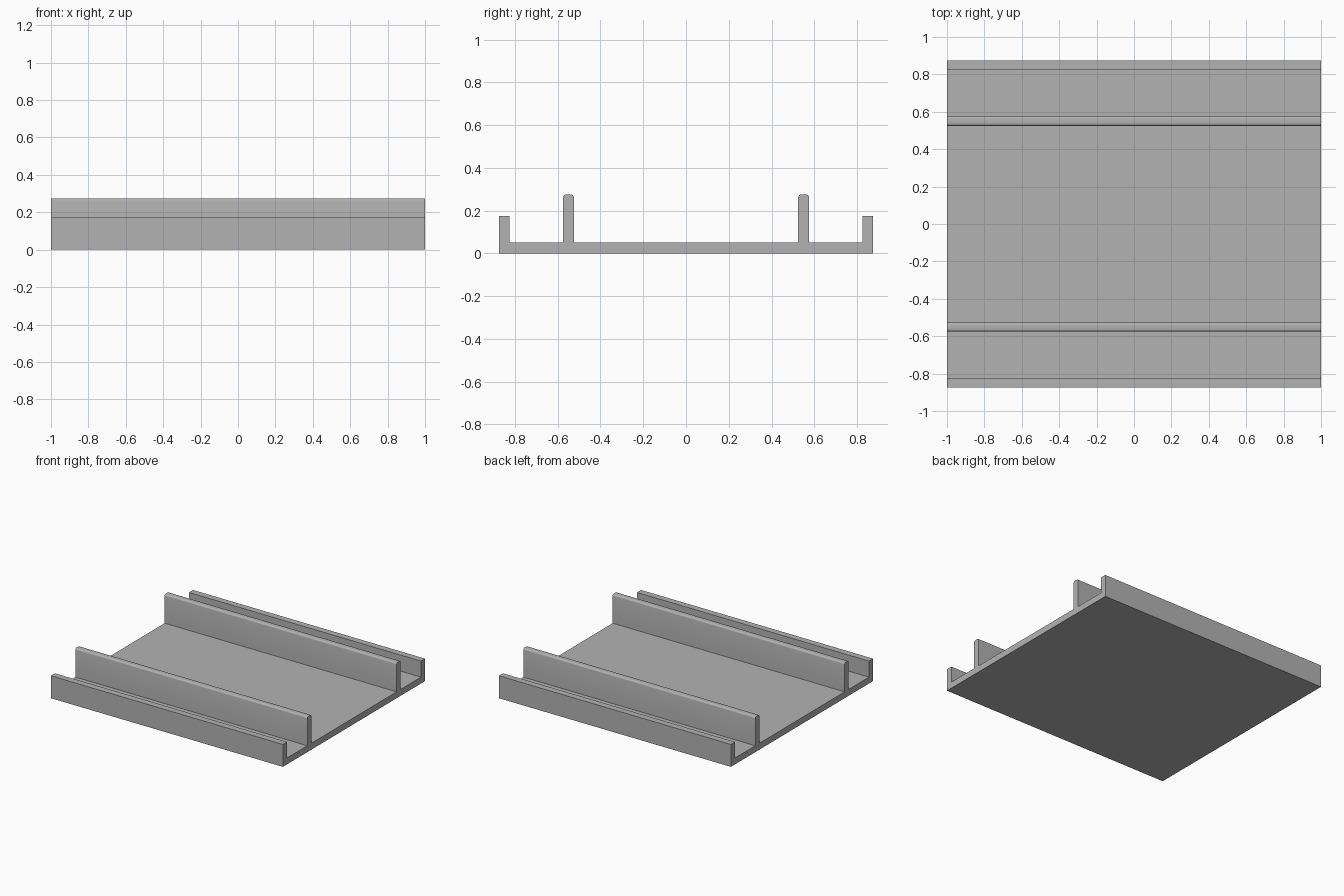
import bpy
import bmesh
from math import cos, sin, pi

cube = bpy.data.objects.get("Cube")
if cube:
    bpy.data.objects.remove(cube, do_unlink=True)

# Dimensions
LENGTH = 2.0
HALF_WIDTH = 0.875
THICK = 0.05
LIP_TOP = 0.175
RIB_IN, RIB_OUT, RIB_TOP = 0.525, 0.575, 0.275
RADIUS = 0.0125
STEPS = 4

# Single grey material
grey = bpy.data.materials.new("plain_grey")
grey.use_nodes = True
colour = (0.45, 0.45, 0.45, 1.0)
grey.diffuse_color = colour
grey.node_tree.nodes["Principled BSDF"].inputs["Base Color"].default_value = colour


def corner(cy, start, end):
    """Rounded corner of a rib top, from one angle to another."""
    cz = RIB_TOP - RADIUS
    for i in range(STEPS + 1):
        a = start + (end - start) * i / STEPS
        yield cy + RADIUS * cos(a), cz + RADIUS * sin(a)


# Half of the channel section: base, outer lip, rib with rounded top
half = [
    (HALF_WIDTH, 0), (HALF_WIDTH, LIP_TOP),
    (HALF_WIDTH - THICK, LIP_TOP), (HALF_WIDTH - THICK, THICK),
    (RIB_OUT, THICK),
    *corner(RIB_OUT - RADIUS, 0, pi / 2),
    *corner(RIB_IN + RADIUS, pi / 2, pi),
    (RIB_IN, THICK),
]
section = half + [(-y, z) for y, z in reversed(half)]

# Extrude the section along x
bm = bmesh.new()
verts = [bm.verts.new((-LENGTH / 2, y, z)) for y, z in section]
cap = bm.faces.new(verts)
result = bmesh.ops.extrude_face_region(bm, geom=[cap], use_keep_orig=True)
moved = [g for g in result["geom"] if isinstance(g, bmesh.types.BMVert)]
bmesh.ops.translate(bm, verts=moved, vec=(LENGTH, 0, 0))
bmesh.ops.recalc_face_normals(bm, faces=bm.faces)

mesh = bpy.data.meshes.new("channel_track")
bm.to_mesh(mesh)
bm.free()
mesh.materials.append(grey)
track = bpy.data.objects.new("channel_track", mesh)
bpy.context.collection.objects.link(track)

# Smooth the rounded rib tops, keep the other edges sharp
bpy.ops.object.select_all(action="DESELECT")
track.select_set(True)
bpy.context.view_layer.objects.active = track
bpy.ops.object.shade_smooth_by_angle(angle=pi / 6)
